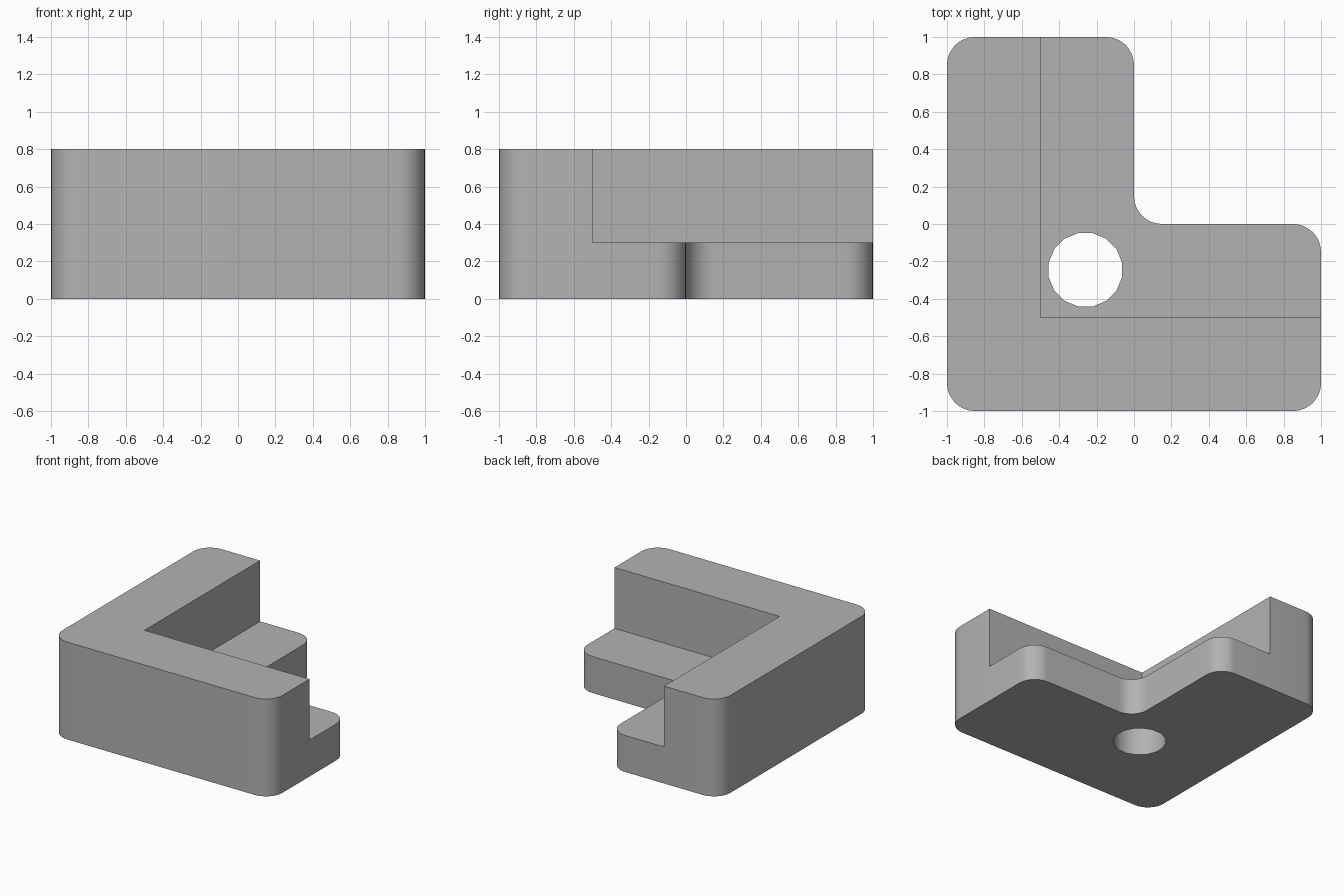
import bpy, bmesh, math
from mathutils import Vector

if "Cube" in bpy.data.objects:
    bpy.data.objects.remove(bpy.data.objects["Cube"], do_unlink=True)

HEIGHT = 0.8
LEDGE = 0.3
RADIUS = 0.15
ARC_STEPS = 8

grey = bpy.data.materials.new("plain grey")
grey.use_nodes = True
colour = (0.45, 0.45, 0.45, 1)
grey.diffuse_color = colour
grey.node_tree.nodes["Principled BSDF"].inputs["Base Color"].default_value = colour


def rounded(corners, r):
    """Replace each right-angled corner with an arc, convex or concave."""
    points = []
    for i, c in enumerate(corners):
        c = Vector(c)
        a = (Vector(corners[i - 1]) - c).normalized() * r
        b = (Vector(corners[(i + 1) % len(corners)]) - c).normalized() * r
        for k in range(ARC_STEPS + 1):
            t = math.pi / 2 * k / ARC_STEPS
            points.append(c + a * (1 - math.sin(t)) + b * (1 - math.cos(t)))
    return points


def prism(name, outline, bottom, top):
    """Extrude a flat outline upwards."""
    bm = bmesh.new()
    face = bm.faces.new([bm.verts.new((p[0], p[1], bottom)) for p in outline])
    grown = bmesh.ops.extrude_face_region(bm, geom=[face])["geom"]
    verts = [g for g in grown if isinstance(g, bmesh.types.BMVert)]
    bmesh.ops.translate(bm, verts=verts, vec=(0, 0, top - bottom))
    bmesh.ops.recalc_face_normals(bm, faces=bm.faces)
    mesh = bpy.data.meshes.new(name)
    bm.to_mesh(mesh)
    bm.free()
    mesh.materials.append(grey)
    obj = bpy.data.objects.new(name, mesh)
    bpy.context.collection.objects.link(obj)
    return obj


# L-shaped body with rounded corners
ell = [(-1, -1), (1, -1), (1, 0), (0, 0), (0, 1), (-1, 1)]
bracket = prism("corner_bracket", rounded(ell, RADIUS), 0, HEIGHT)

# Step behind the walls, and the round hole through the ledge
step = prism("step_cutter", [(-0.5, -0.5), (2, -0.5), (2, 2), (-0.5, 2)], LEDGE, 2)
sides = 16
circle = [(-0.26 + 0.2 * math.cos(math.tau * (i + 0.5) / sides),
           -0.245 + 0.2 * math.sin(math.tau * (i + 0.5) / sides)) for i in range(sides)]
hole = prism("hole_cutter", circle, -1, 1)

bpy.context.view_layer.objects.active = bracket
for cutter in (step, hole):
    mod = bracket.modifiers.new(cutter.name, "BOOLEAN")
    mod.operation = "DIFFERENCE"
    mod.solver = "EXACT"
    mod.object = cutter
    bpy.ops.object.modifier_apply(modifier=mod.name)
    bpy.data.objects.remove(cutter, do_unlink=True)

# Smooth the rounded corners and hole, keep the edges crisp
bpy.ops.object.select_all(action="DESELECT")
bracket.select_set(True)
bpy.ops.object.shade_smooth_by_angle(angle=math.radians(30))
